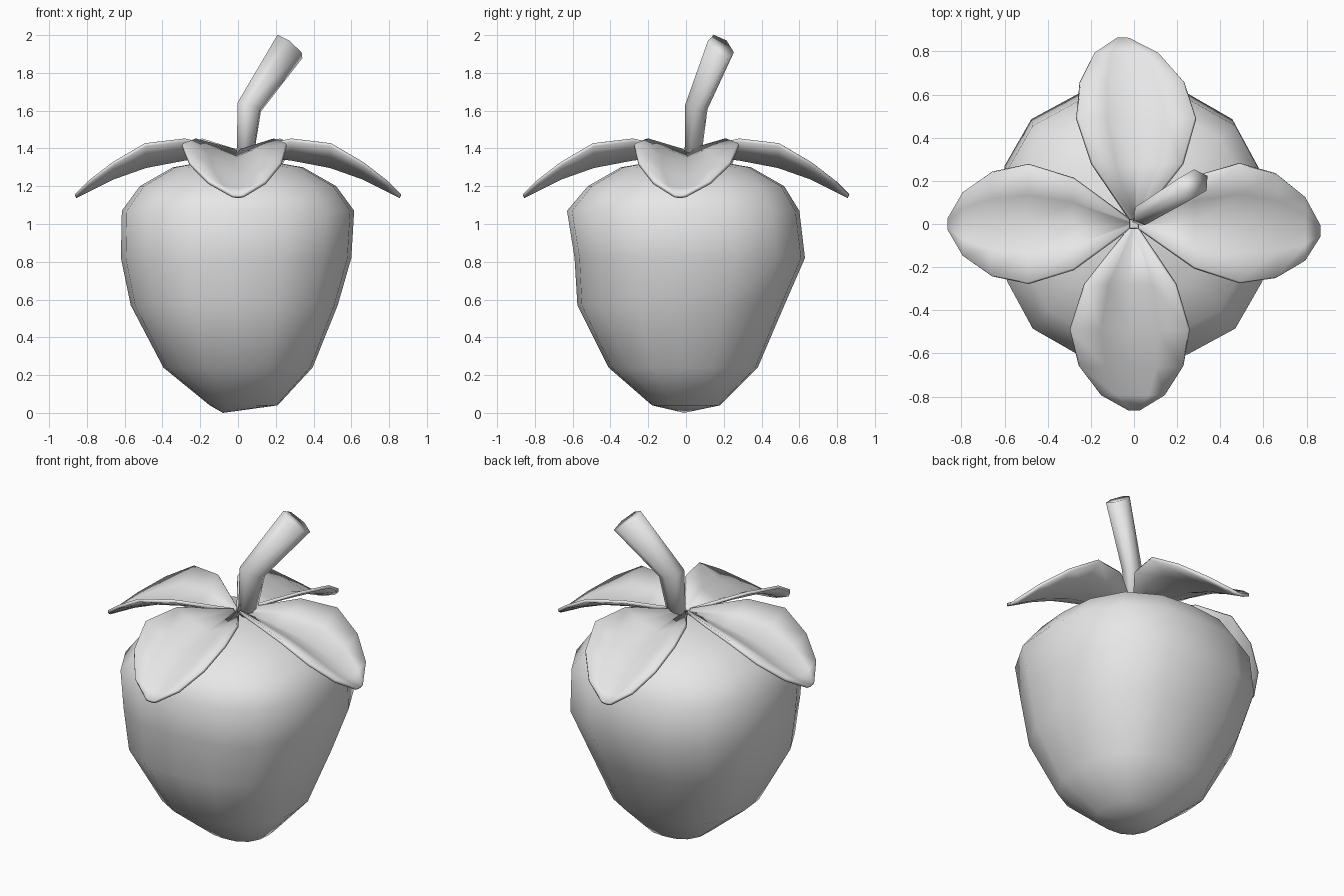
import bpy, bmesh
from math import cos, sin, pi, radians
from mathutils import Vector

if "Cube" in bpy.data.objects:
    bpy.data.objects.remove(bpy.data.objects["Cube"], do_unlink=True)

# Single flat grey
grey = bpy.data.materials.new("plain_grey")
grey.use_nodes = True
grey.diffuse_color = (0.8, 0.8, 0.8, 1)
grey.node_tree.nodes["Principled BSDF"].inputs["Base Color"].default_value = (0.8, 0.8, 0.8, 1)


def make_object(name, bm, sharp):
    bmesh.ops.recalc_face_normals(bm, faces=bm.faces[:])
    mesh = bpy.data.meshes.new(name)
    bm.to_mesh(mesh)
    bm.free()
    mesh.materials.append(grey)
    ob = bpy.data.objects.new(name, mesh)
    bpy.context.collection.objects.link(ob)
    bpy.ops.object.select_all(action="DESELECT")
    ob.select_set(True)
    bpy.context.view_layer.objects.active = ob
    bpy.ops.object.shade_smooth_by_angle(angle=radians(sharp))
    return ob


def bridge(bm, rows, closed=True):
    """Join successive rows of vertices with quads."""
    n = len(rows[0])
    for a, b in zip(rows, rows[1:]):
        for i in range(n if closed else n - 1):
            j = (i + 1) % n
            bm.faces.new((a[i], a[j], b[j], b[i]))


def fan(bm, row, point):
    tip = bm.verts.new(point)
    for i in range(len(row)):
        bm.faces.new((row[i], row[(i + 1) % len(row)], tip))


# Fruit body: z, centre x, centre y, half width of each slightly square ring
body_rings = [
    (0.04, 0.03, 0.00, 0.18),
    (0.24, 0.00, -0.015, 0.395),
    (0.57, -0.02, -0.027, 0.548),
    (0.82, -0.01, 0.02, 0.61),
    (1.07, 0.00, -0.015, 0.615),
    (1.20, 0.00, 0.00, 0.52),
    (1.30, 0.00, 0.00, 0.345),
]
outline = [(radians(q * 90 + a), bulge) for q in range(4)
           for a, bulge in ((0, 1), (23, 1.04), (45, 1.08), (67, 1.05))]
bm = bmesh.new()
rows = [[bm.verts.new((cx + w * k * cos(a), cy + w * k * sin(a), z)) for a, k in outline]
        for z, cx, cy, w in body_rings]
bridge(bm, rows)
fan(bm, rows[0], (-0.08, -0.01, 0))
fan(bm, rows[-1], (0, 0, 1.36))
make_object("fruit_body", bm, 60)

# Leaves: distance out, half width, centre height, edge height
leaf_rows = [
    (0.02, 0.02, 1.37, 1.39),
    (0.28, 0.21, 1.345, 1.445),
    (0.49, 0.275, 1.305, 1.42),
    (0.66, 0.24, 1.245, 1.32),
    (0.79, 0.15, 1.18, 1.22),
    (0.86, 0.03, 1.145, 1.15),
]
# Quarter turn, sideways lean of the tip, sideways skew of the outline
leaves = {"right": (0, -0.05, 0.01), "back": (1, 0.08, -0.02),
          "left": (2, 0.0, 0.0), "front": (3, 0.0, -0.02)}
for side, (turn, lean, skew) in leaves.items():
    c, s = cos(turn * pi / 2), sin(turn * pi / 2)
    bm = bmesh.new()
    rows = []
    for d, w, mid, edge in leaf_rows:
        row = []
        for k in (-1, -0.5, 0, 0.5, 1):
            t = k * w + lean * d ** 3 + skew * sin(pi * d / 0.86)
            z = mid + (edge - mid) * abs(k) ** 1.3
            row.append(bm.verts.new((c * d - s * t, s * d + c * t, z)))
        rows.append(row)
    bridge(bm, rows, closed=False)
    leaf = make_object(side + "_leaf", bm, 50)
    thick = leaf.modifiers.new("thickness", "SOLIDIFY")
    thick.thickness = 0.018
    thick.offset = 0

# Bent oval stem: centre, radius in the bend plane, radius across it, direction
stem_rings = [
    ((0.035, 0.035, 1.33), 0.05, 0.04, (0, 0, 1)),
    ((0.06, 0.055, 1.62), 0.075, 0.055, (0.3, 0.17, 1)),
    ((0.275, 0.185, 1.94), 0.098, 0.066, (0.6, 0.35, 0.85)),
]
across = Vector((-0.5, 0.86, 0)).normalized()
bm = bmesh.new()
rows = []
for centre, r_bend, r_across, direction in stem_rings:
    u = across.cross(Vector(direction)).normalized()
    rows.append([bm.verts.new(Vector(centre) + u * r_bend * cos(i * pi / 3)
                              + across * r_across * sin(i * pi / 3)) for i in range(6)])
bridge(bm, rows)
bm.faces.new(rows[0][::-1])
bm.faces.new(rows[-1])
make_object("stem", bm, 120)
